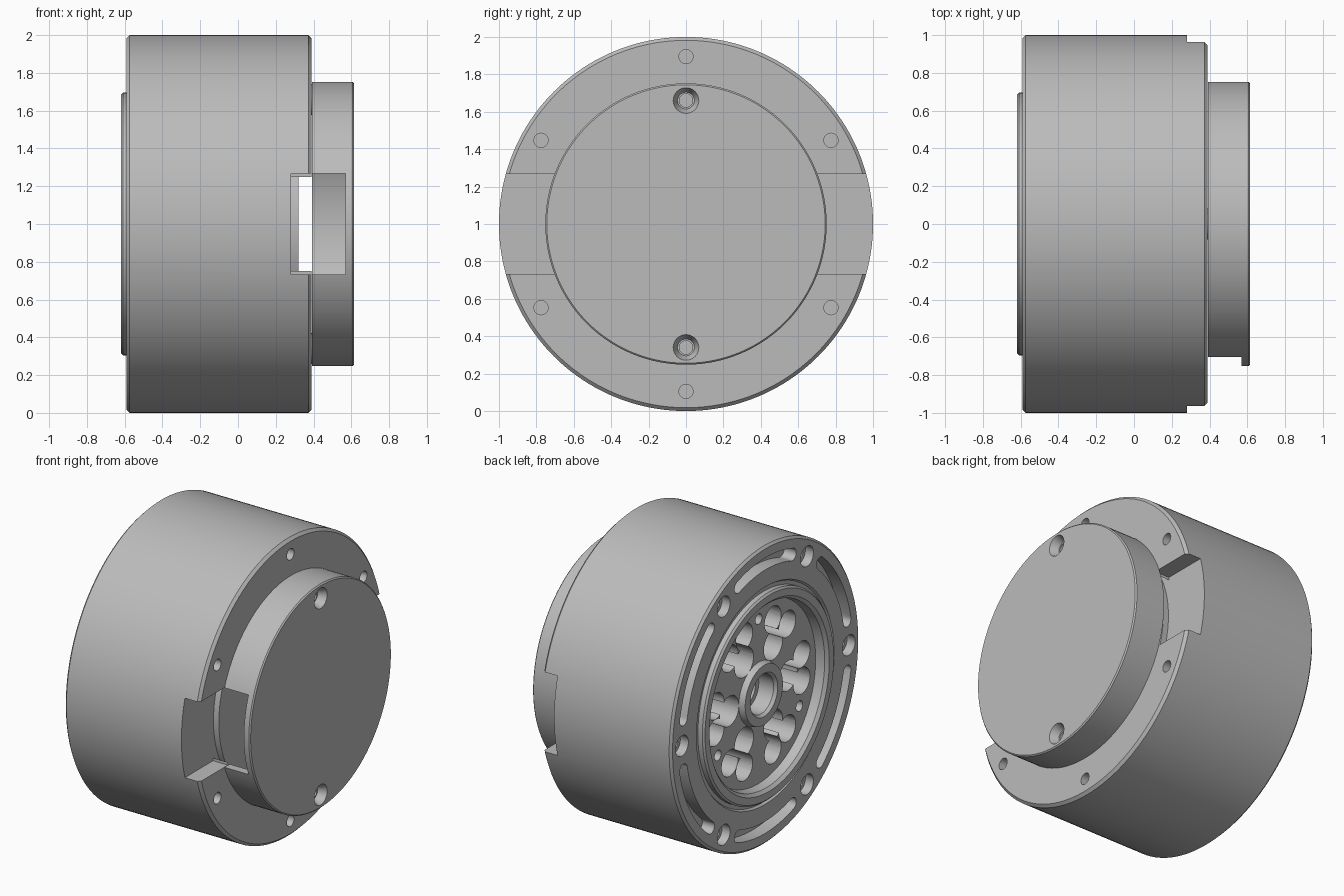
import bpy, bmesh
from math import sin, cos, pi, radians
from mathutils import Matrix

if "Cube" in bpy.data.objects:
    bpy.data.objects.remove(bpy.data.objects["Cube"])

GREY = (0.5, 0.5, 0.5, 1)
mat = bpy.data.materials.new("machined grey")
mat.use_nodes = True
mat.diffuse_color = GREY
bsdf = mat.node_tree.nodes["Principled BSDF"]
bsdf.inputs["Base Color"].default_value = GREY
bsdf.inputs["Roughness"].default_value = 0.6


def finish_mesh(name, bm):
    bmesh.ops.recalc_face_normals(bm, faces=bm.faces)
    mesh = bpy.data.meshes.new(name)
    bm.to_mesh(mesh)
    bm.free()
    mesh.materials.append(mat)
    obj = bpy.data.objects.new(name, mesh)
    bpy.context.collection.objects.link(obj)
    return obj


def lathe(name, profile, steps=160):
    """Turn an (x, radius) profile around the x axis."""
    bm = bmesh.new()
    verts = [bm.verts.new((x, 0, r)) for x, r in profile]
    edges = [bm.edges.new(pair) for pair in zip(verts, verts[1:])]
    bmesh.ops.spin(bm, geom=verts + edges, cent=(0, 0, 0), axis=(1, 0, 0),
                   angle=2 * pi, steps=steps)
    bmesh.ops.remove_doubles(bm, verts=bm.verts, dist=0.0005)
    return finish_mesh(name, bm)


def circle(radius, dist=0, deg=0, n=32):
    """Round outline placed at polar position dist, deg in the yz plane."""
    cy, cz = dist * cos(radians(deg)), dist * sin(radians(deg))
    return [(cy + radius * cos(2 * pi * i / n), cz + radius * sin(2 * pi * i / n))
            for i in range(n)]


def arc_slot(dist, half, start, end):
    """Curved slot outline with rounded ends."""
    def arc(r, a, b, n):
        return [(r, a + (b - a) * i / n) for i in range(n + 1)]
    pts = [(r * cos(radians(a)), r * sin(radians(a)))
           for r, a in arc(dist + half, start, end, 16)]
    for i, (deg, way) in enumerate(((end, 0), (start, 180))):
        cy, cz = dist * cos(radians(deg)), dist * sin(radians(deg))
        pts += [(cy + half * cos(radians(deg + way + k)),
                 cz + half * sin(radians(deg + way + k))) for k in range(20, 180, 20)]
        if i == 0:
            pts += [(r * cos(radians(a)), r * sin(radians(a)))
                    for r, a in arc(dist - half, end, start, 16)]
    return pts


def prism(bm, outline, x0, x1, far=None):
    """Extrude a yz outline along x, optionally to a different far outline."""
    a = [bm.verts.new((x0, y, z)) for y, z in outline]
    b = [bm.verts.new((x1, y, z)) for y, z in far or outline]
    bm.faces.new(a)
    bm.faces.new(b[::-1])
    for i in range(len(a)):
        j = (i + 1) % len(a)
        bm.faces.new((a[i], b[i], b[j], a[j]))


def combine(target, outlines, x0, x1, fars=None, operation='DIFFERENCE'):
    """Cut or join a group of separate prisms with the target."""
    bm = bmesh.new()
    for i, outline in enumerate(outlines):
        prism(bm, outline, x0, x1, fars[i] if fars else None)
    tool = finish_mesh("cutter", bm)
    tool.hide_render = True
    mod = target.modifiers.new("combine", 'BOOLEAN')
    mod.object, mod.operation, mod.solver = tool, operation, 'EXACT'
    bpy.context.view_layer.objects.active = target
    bpy.ops.object.modifier_apply(modifier=mod.name)
    bpy.data.objects.remove(tool)


def box(y0, y1, half):
    return [(y0, -half), (y1, -half), (y1, half), (y0, half)]


def ring(radius, dist, first=0, step=60):
    return [circle(radius, dist, a) for a in range(first, first + 360, step)]


# Drum housing with raised hub, hub pocket and central boss on the left face
housing = lathe("drum_housing", [
    (0.32, 0), (0.32, 0.66), (0.28, 0.66), (0.28, 0.71), (0.39, 0.71),
    (0.39, 0.982), (0.372, 1), (-0.575, 1), (-0.59, 0.985),
    (-0.59, 0.73), (-0.575, 0.72), (-0.575, 0.695), (-0.608, 0.695), (-0.62, 0.683),
    (-0.62, 0.635), (-0.6, 0.615), (-0.54, 0.605), (-0.54, 0.21), (-0.58, 0.2),
    (-0.58, 0.145), (-0.56, 0.13), (-0.45, 0.13), (-0.45, 0.095), (-0.36, 0.095),
    (-0.36, 0)])

# Side notches through the rim, front and back
combine(housing, [box(-1.2, -0.665, 0.267), box(0.665, 1.2, 0.267)], 0.28, 0.6)

# Blind screw holes on the right rim
combine(housing, ring(0.038, 0.895, 30), 0.2, 0.5)

# Counterbored holes and curved slots around the left rim
combine(housing, ring(0.068, 0.885), -0.7, -0.53)
combine(housing, ring(0.042, 0.885), -0.6, -0.4)
combine(housing, [arc_slot(0.885, 0.04, a + 11, a + 49) for a in range(0, 360, 60)],
        -0.7, -0.5)

# Clover-shaped pockets in the hub, with three small holes between them
combine(housing, ring(0.1, 0.31), -0.59, -0.27)
combine(housing, ring(0.088, 0.465, 11), -0.59, -0.27)
combine(housing, ring(0.088, 0.465, -11), -0.59, -0.27)
combine(housing, ring(0.035, 0.5, 90, 120), -0.59, -0.4)

# Hollow end cap
cap = lathe("end_cap", [
    (0.57, 0), (0.57, 0.7), (0.392, 0.7), (0.392, 0.752), (0.607, 0.752),
    (0.615, 0.744), (0.615, 0)])
combine(cap, [box(-0.9, -0.5, 0.267)], 0.3, 0.57)

# Screw bosses inside the cap, then countersunk screw holes
combine(cap, ring(0.082, 0.66, 90, 180), 0.325, 0.6, operation='UNION')
combine(cap, ring(0.075, 0.66, 90, 180), 0.63, 0.56, ring(0.045, 0.66, 90, 180))
combine(cap, ring(0.036, 0.66, 90, 180), 0.6, 0.48)

for part in (housing, cap):
    part.location.z = 1
    bpy.ops.object.select_all(action='DESELECT')
    part.select_set(True)
    bpy.context.view_layer.objects.active = part
    bpy.ops.object.shade_smooth_by_angle(angle=radians(25))
